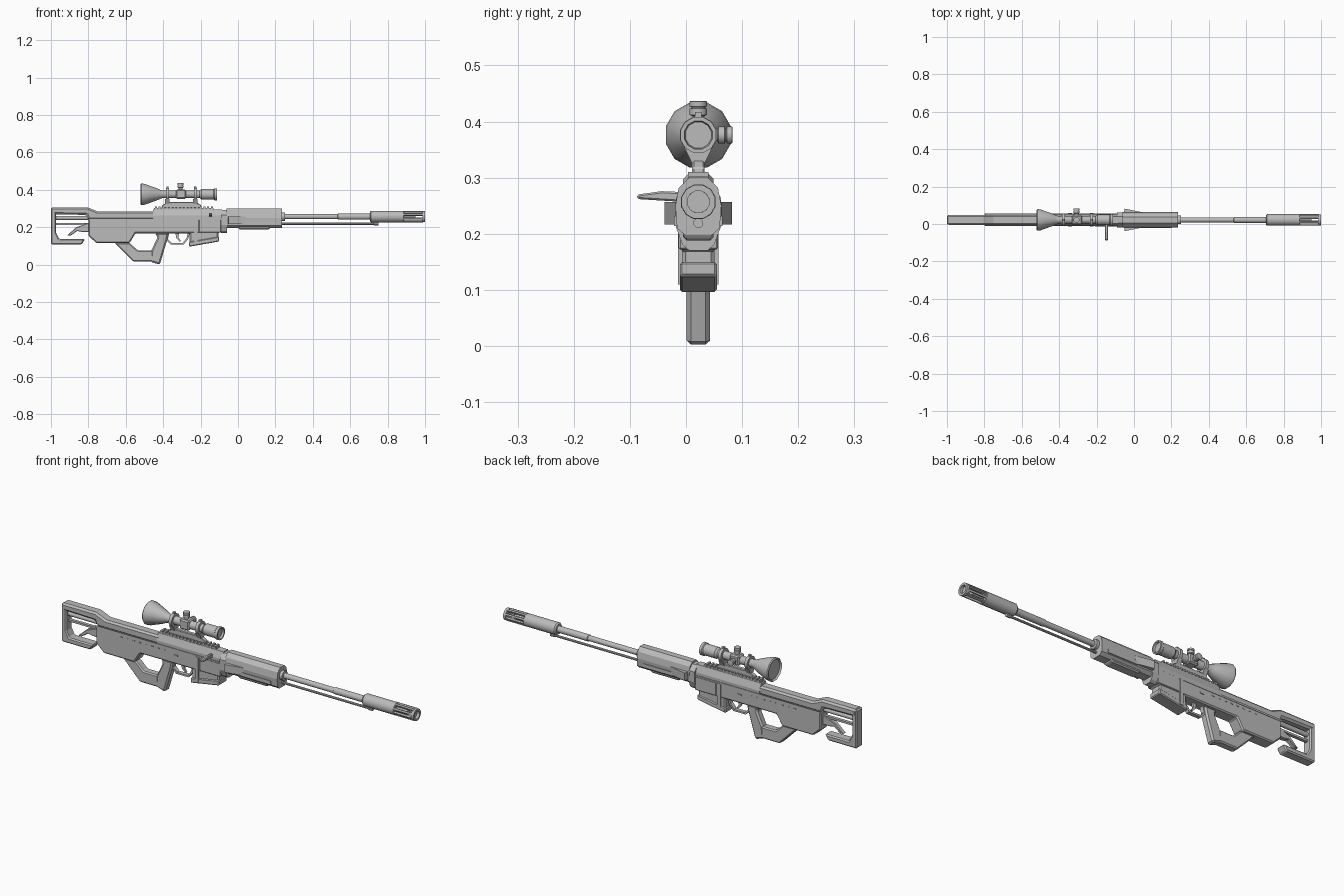
import bpy, bmesh, math
from mathutils import Vector

if "Cube" in bpy.data.objects:
    bpy.data.objects.remove(bpy.data.objects["Cube"], do_unlink=True)

YC = 0.022      # centre plane of the rifle
BORE = 0.257    # barrel height
SIGHT = 0.376   # scope height

grey = bpy.data.materials.new("gunmetal grey")
grey.use_nodes = True
grey.diffuse_color = (0.5, 0.5, 0.5, 1)
grey.node_tree.nodes["Principled BSDF"].inputs["Base Color"].default_value = (0.5, 0.5, 0.5, 1)


def finish(name, bm, smooth=False, bevel=0):
    bmesh.ops.recalc_face_normals(bm, faces=bm.faces)
    mesh = bpy.data.meshes.new(name)
    bm.to_mesh(mesh)
    bm.free()
    mesh.materials.append(grey)
    ob = bpy.data.objects.new(name, mesh)
    bpy.context.collection.objects.link(ob)
    if bevel:
        mod = ob.modifiers.new("bevel", "BEVEL")
        mod.width = bevel
        mod.segments = 1
        mod.limit_method = "ANGLE"
    if smooth:
        bpy.ops.object.select_all(action="DESELECT")
        ob.select_set(True)
        bpy.context.view_layer.objects.active = ob
        bpy.ops.object.shade_smooth_by_angle(angle=math.radians(35))
    return ob


def place(axis, u, v, t):
    """Outline point (u, v) at distance t along the axis."""
    return {"X": (t, YC + u, v), "Y": (u, YC + t, v), "Z": (u, YC + v, t)}[axis]


def prism(name, pts, a, b=None, axis="Y", bevel=0):
    """Extrude an outline from a to b, or symmetrically by half width a."""
    if b is None:
        a, b = -a, a
    bm = bmesh.new()
    face = bm.faces.new([bm.verts.new(place(axis, u, v, a)) for u, v in pts])
    new = bmesh.ops.extrude_face_region(bm, geom=[face])["geom"]
    step = Vector(place(axis, 0, 0, b)) - Vector(place(axis, 0, 0, a))
    bmesh.ops.translate(bm, vec=step, verts=[g for g in new if isinstance(g, bmesh.types.BMVert)])
    return finish(name, bm, bevel=bevel)


def box(name, x0, x1, z0, z1, a, b=None, bevel=0):
    return prism(name, [(x0, z0), (x1, z0), (x1, z1), (x0, z1)], a, b, bevel=bevel)


def lathe(name, profile, centre, axis="X", sides=12):
    """Revolve (distance, radius) pairs round an axis, capping both ends."""
    bm = bmesh.new()
    rings = []
    for t, r in profile:
        ring = []
        for i in range(sides):
            ang = math.tau * (i + 0.5) / sides
            c, s = r * math.cos(ang), r * math.sin(ang)
            off = {"X": (t, c, s), "Y": (c, t, s), "Z": (c, s, t)}[axis]
            ring.append(bm.verts.new(Vector(centre) + Vector(off)))
        rings.append(ring)
    for p, q in zip(rings, rings[1:]):
        for i in range(sides):
            j = (i + 1) % sides
            bm.faces.new((p[i], p[j], q[j], q[i]))
    bm.faces.new(rings[0])
    bm.faces.new(rings[-1])
    return finish(name, bm, smooth=True)


def mirrored(half):
    """Close a half outline with its mirror image."""
    return half + [(-u, v) for u, v in reversed(half)]


# Stock: comb, butt plate with lower hook, tube and linkage
prism("stock_comb", [(-.997, .307), (-.805, .307), (-.75, .284), (-.44, .284),
                     (-.44, .24), (-.8, .24), (-.81, .266), (-.997, .27)], .027, bevel=.009)
prism("butt_frame", [(-1, .305), (-.972, .305), (-.972, .17), (-.955, .137), (-.818, .137),
                     (-.835, .108), (-1, .108)], .026, bevel=.006)
lathe("stock_tube", [(-.98, .012), (-.79, .012)], (0, YC, .25))
prism("stock_linkage", [(-.915, .155), (-.865, .2), (-.795, .225), (-.795, .175),
                        (-.835, .175), (-.86, .18), (-.895, .155)], .012, bevel=.003)
box("stock_link_bar", -.975, -.795, .212, .222, .008)

# Lower body, thumbhole strut and grip
prism("lower_body", [(-.8, .244), (-.8, .155), (-.757, .115), (-.58, .115), (-.548, .168),
                     (-.1, .168), (-.085, .19), (-.085, .244)], .032, bevel=.006)
prism("thumbhole_strut", [(-.66, .117), (-.58, .117), (-.537, .077), (-.455, .077),
                          (-.455, .016), (-.56, .016)], .021, bevel=.006)
prism("grip", [(-.445, .17), (-.372, .17), (-.378, .135), (-.418, 0), (-.47, .016),
               (-.463, .077), (-.43, .147)], .021, bevel=.008)

# Trigger group
prism("trigger_guard", [(-.377, .17), (-.386, .135), (-.36, .108), (-.29, .108), (-.265, .14),
                        (-.258, .17), (-.268, .17), (-.275, .142), (-.295, .117),
                        (-.355, .117), (-.375, .138), (-.367, .17)], .01)
prism("trigger", [(-.335, .17), (-.315, .17), (-.318, .145), (-.305, .126),
                  (-.313, .124), (-.33, .142)], .005)

# Magazine with base and side rib
prism("magazine", [(-.258, .24), (-.105, .24), (-.105, .135), (-.258, .108)], .029, bevel=.006)
prism("magazine_base", [(-.262, .122), (-.101, .15), (-.101, .124), (-.262, .096)], .033, bevel=.004)
box("magazine_rib", -.235, -.217, .11, .24, .036)
box("magazine_well", -.21, -.09, .172, .242, .035, bevel=.003)

# Upper receiver and front collar
prism("upper_receiver", mirrored([(.031, .235), (.031, .262), (.018, .296)]), -.455, -.085, axis="X")
prism("front_collar", mirrored([(.016, .17), (.028, .18), (.04, .212), (.04, .265), (.017, .292)]),
      -.092, -.058, axis="X")
for s in (-1, 1):
    box("receiver_side_ledge", -.8, -.09, .238, .247, s * .031, s * .034)
    box("selector_plate", -.352, -.332, .21, .217, s * .031, s * .036)
    for i in range(8):
        x = -.66 + i * .035
        box("vent_stud", x, x + .012, .222, .227, s * .031, s * .034)

# Bolt handle on the right side
prism("bolt_handle", [(-.02, .255), (-.045, .258), (-.109, .262), (-.109, .27), (-.065, .276),
                      (-.02, .274)], -.155, -.139, axis="X", bevel=.003)

# Handguard, lower fairing and flared side wings
prism("handguard", mirrored([(.022, .196), (.038, .21), (.041, .25), (.035, .282), (.016, .301)]),
      -.062, .235, axis="X")
prism("handguard_fairing", [(-.01, .222), (.178, .222), (.174, .194), (.16, .188), (.005, .188)],
      .027, bevel=.006)
for s in (-1, 1):
    prism("side_wing", [(-.055, s * .03), (-.05, s * .06), (.045, s * .041), (.045, s * .03)],
          .217, .257, axis="Z")
    box("handguard_side_panel", .03, .2, .214, .232, s * .036, s * .043)

# Barrel, under rod and slotted muzzle brake
lathe("barrel", [(.2, .024), (.25, .024), (.252, .014), (.533, .014), (.535, .017), (.72, .017)],
      (0, YC, BORE))
lathe("under_rod", [(.17, .006), (.725, .006), (.727, .009), (.75, .009)], (0, YC, .219), sides=8)
lathe("muzzle_sleeve", [(.705, .026), (.712, .032), (.885, .032), (.888, .029), (.888, .01)], (0, YC, BORE))
lathe("muzzle_ring", [(.986, .02), (.986, .031), (1, .031), (1, .02), (.986, .0199)], (0, YC, BORE))
lathe("muzzle_core", [(.88, .013), (.95, .013)], (0, YC, BORE))
for i in range(8):
    a = math.tau * (i + .5) / 8
    bm = bmesh.new()
    bmesh.ops.create_cube(bm, size=1)
    bar = finish("muzzle_bar", bm)
    bar.scale = (.108, .009, .01)
    bar.rotation_euler = (a, 0, 0)
    bar.location = (.936, YC - .026 * math.sin(a), BORE + .026 * math.cos(a))

# Toothed sight rail and scope mount
box("sight_rail", -.448, -.13, .288, .303, .016)
for i in range(16):
    x = -.445 + i * .02
    box("rail_tooth", x, x + .011, .3, .31, .018)
prism("scope_mount", [(-.41, .303), (-.195, .303), (-.197, .318), (-.225, .335), (-.375, .335),
                      (-.405, .318)], .011, bevel=.003)
for x in (-.377, -.228):
    prism("mount_foot", mirrored([(.011, .325), (.024, .352)]), x - .012, x + .012, axis="X")
    lathe("scope_ring", [(x - .008, .034), (x + .008, .034)], (0, YC, SIGHT))
    box("ring_screw", x - .006, x + .006, .405, .417, .006)

# Scope: bell, tube and eyepiece in one revolved profile
lathe("scope_body", [(-.512, .05), (-.521, .055), (-.516, .06), (-.5, .058), (-.435, .034),
                     (-.42, .027), (-.405, .021), (-.205, .021), (-.195, .029), (-.13, .029),
                     (-.126, .033), (-.112, .033), (-.112, .026), (-.122, .024)], (0, YC, SIGHT))
box("turret_block", -.332, -.278, .352, .402, .025, bevel=.006)
turret = [(.015, .011), (.034, .011), (.036, .016), (.047, .016), (.048, .013), (.05, .013),
          (.051, .016), (.06, .016), (.061, .013)]
lathe("elevation_turret", turret, (-.307, YC, SIGHT), axis="Z")
lathe("windage_turret", turret, (-.307, YC, SIGHT), axis="Y")
